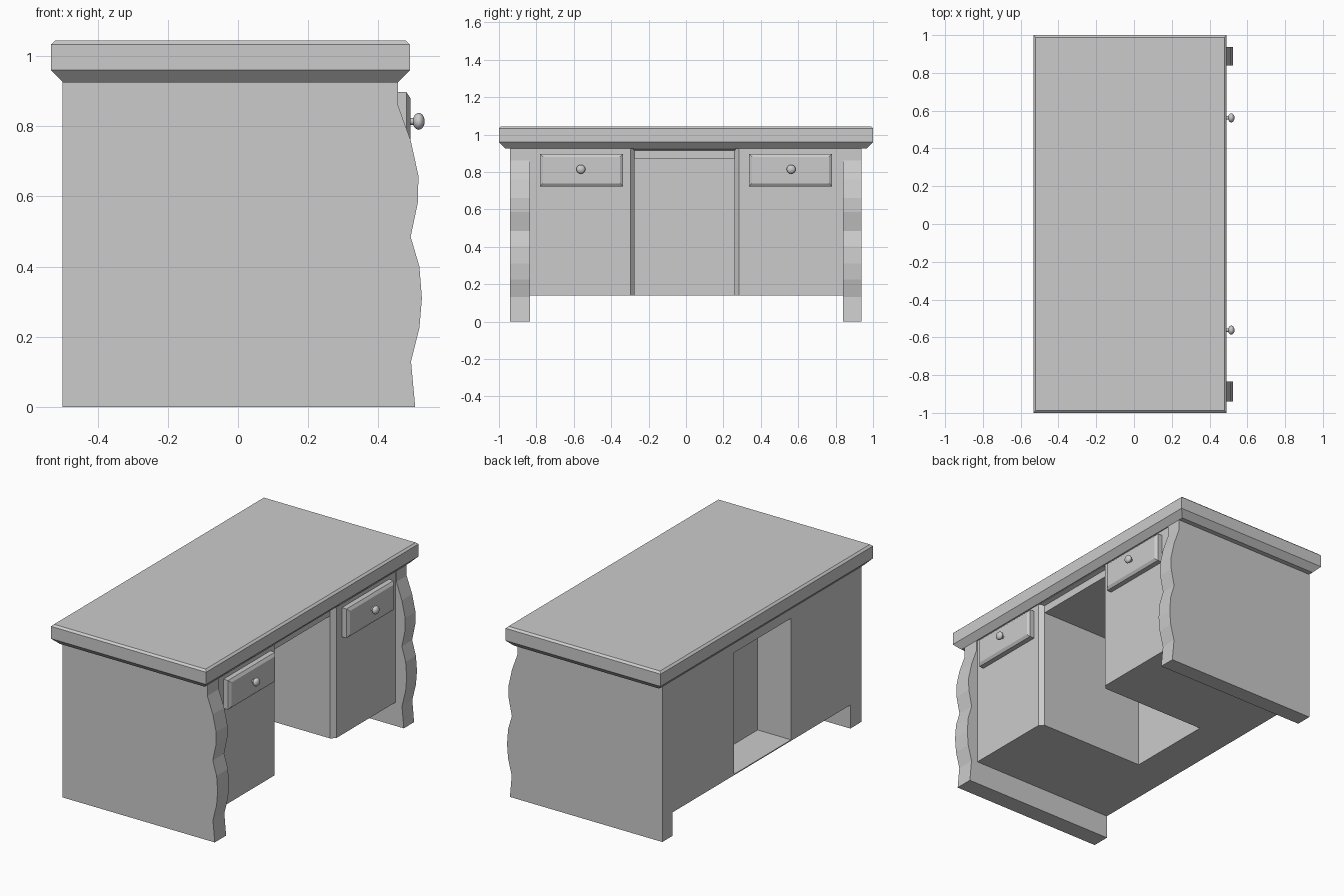
import bpy, bmesh
from mathutils import Vector

if "Cube" in bpy.data.objects:
    bpy.data.objects.remove(bpy.data.objects["Cube"])


def finish(name, bm):
    bmesh.ops.recalc_face_normals(bm, faces=bm.faces)
    me = bpy.data.meshes.new(name)
    bm.to_mesh(me)
    bm.free()
    ob = bpy.data.objects.new(name, me)
    bpy.context.collection.objects.link(ob)
    return ob


def prism(name, pts, axis, a, b):
    """Extrude a 2D outline along z (pts are x, y) or y (pts are x, z)."""
    bm = bmesh.new()
    place = (lambda p: (p[0], p[1], a)) if axis == 'z' else (lambda p: (p[0], a, p[1]))
    face = bm.faces.new([bm.verts.new(place(p)) for p in pts])
    out = bmesh.ops.extrude_face_region(bm, geom=[face])
    move = Vector((0, 0, b - a)) if axis == 'z' else Vector((0, b - a, 0))
    bmesh.ops.translate(bm, vec=move, verts=[v for v in out['geom'] if isinstance(v, bmesh.types.BMVert)])
    return finish(name, bm)


def box(name, x0, x1, y0, y1, z0, z1):
    return prism(name, [(x0, y0), (x1, y0), (x1, y1), (x0, y1)], 'z', z0, z1)


def loft(name, rings):
    """Skin a stack of four-cornered rings and cap both ends."""
    bm = bmesh.new()
    vs = [[bm.verts.new(p) for p in r] for r in rings]
    for lo, hi in zip(vs, vs[1:]):
        for i in range(4):
            bm.faces.new((lo[i], lo[(i + 1) % 4], hi[(i + 1) % 4], hi[i]))
    bm.faces.new(vs[0])
    bm.faces.new(vs[-1])
    return finish(name, bm)


# Desk top: sloped underside, flat rim, small upper bevel
rings = []
for z, d in ((0.925, 0.034), (0.96, 0), (1.033, 0), (1.044, 0.012)):
    x0, x1, y = -0.533 + d, 0.49 - d, 1 - d
    rings.append([(x0, -y, z), (x1, -y, z), (x1, y, z), (x0, y, z)])
loft("desk_top", rings)

# End panels with a wavy front edge
wave = [(-0.5, 0), (0.505, 0), (0.493, 0.13), (0.517, 0.225), (0.524, 0.31),
        (0.517, 0.4), (0.492, 0.485), (0.513, 0.585), (0.514, 0.66),
        (0.492, 0.76), (0.456, 0.86), (0.456, 0.926), (-0.5, 0.926)]
prism("left_end_panel", wave, 'y', -0.94, -0.833)
prism("right_end_panel", wave, 'y', 0.84, 0.937)

# Pedestals with a chamfered kneehole corner
for name, inner, cham, outer in (("left_pedestal", -0.275, -0.298, -0.85),
                                 ("right_pedestal", 0.26, 0.284, 0.85)):
    prism(name, [(-0.5, outer), (0.45, outer), (0.45, cham), (0.425, inner), (-0.5, inner)],
          'z', 0.14, 0.926)

# Kneehole ceiling, recessed modesty panel and back niche floor
prism("kneehole_ceiling", [(-0.5, 0.87), (0.425, 0.87), (0.425, 0.915), (0.45, 0.922),
                           (0.45, 0.926), (-0.5, 0.926)], 'y', -0.28, 0.265)
box("modesty_panel", -0.28, -0.265, -0.28, 0.265, 0.14, 0.88)
box("niche_floor", -0.5, -0.27, -0.28, 0.265, 0.14, 0.146)

# Drawer fronts with bevelled faces, stems and round knobs
for side, s in (("left", -1), ("right", 1)):
    rings = []
    for x, d in ((0.44, 0), (0.48, 0), (0.491, 0.016)):
        a, b = s * 0.558 - 0.222 + d, s * 0.558 + 0.222 - d
        lo, hi = 0.723 + d, 0.897 - d
        rings.append([(x, a, lo), (x, b, lo), (x, b, hi), (x, a, hi)])
    loft(side + "_drawer_front", rings)
    bpy.ops.mesh.primitive_cylinder_add(vertices=16, radius=0.01, depth=0.025,
                                        location=(0.496, s * 0.562, 0.814), rotation=(0, 1.5708, 0))
    bpy.context.object.name = side + "_knob_stem"
    bpy.ops.object.shade_smooth_by_angle()
    bpy.ops.mesh.primitive_uv_sphere_add(segments=20, ring_count=12, radius=1,
                                         location=(0.515, s * 0.562, 0.814))
    knob = bpy.context.object
    knob.name = side + "_knob"
    knob.scale = (0.017, 0.024, 0.024)
    bpy.ops.object.shade_smooth_by_angle()
